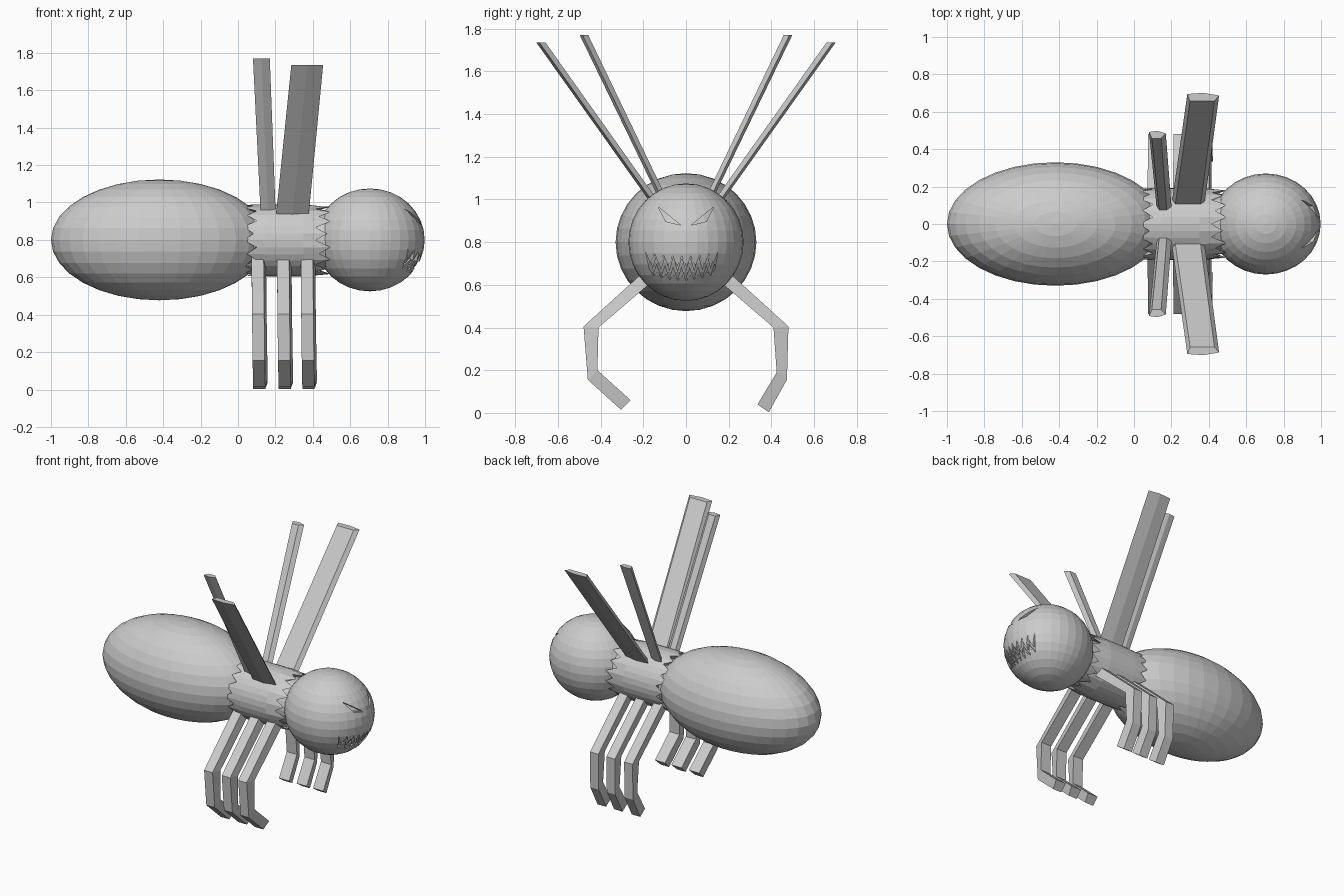
import bpy, bmesh, math
from mathutils import Vector

if "Cube" in bpy.data.objects:
    bpy.data.objects.remove(bpy.data.objects["Cube"])

grey = bpy.data.materials.new("plain grey")
grey.diffuse_color = (0.6, 0.6, 0.6, 1)
grey.use_nodes = True
grey.node_tree.nodes["Principled BSDF"].inputs["Base Color"].default_value = grey.diffuse_color


def make(name, bm):
    bmesh.ops.recalc_face_normals(bm, faces=bm.faces)
    me = bpy.data.meshes.new(name)
    bm.to_mesh(me)
    bm.free()
    me.materials.append(grey)
    ob = bpy.data.objects.new(name, me)
    bpy.context.collection.objects.link(ob)
    return ob


def loft(name, rings):
    """Skin a list of equal-length rings and cap both ends."""
    bm = bmesh.new()
    vs = [[bm.verts.new(p) for p in r] for r in rings]
    n = len(rings[0])
    for a, b in zip(vs, vs[1:]):
        for i in range(n):
            j = (i + 1) % n
            bm.faces.new((a[i], a[j], b[j], b[i]))
    bm.faces.new(vs[0])
    bm.faces.new(vs[-1])
    return make(name, bm)


def ellipsoid(name, centre, radii):
    bm = bmesh.new()
    bmesh.ops.create_uvsphere(bm, u_segments=32, v_segments=16, radius=1)
    bmesh.ops.scale(bm, vec=radii, verts=bm.verts)
    bmesh.ops.translate(bm, vec=centre, verts=bm.verts)
    return make(name, bm)


def prism(name, outline, x0, x1):
    """Extrude a (y, z) outline along x."""
    return loft(name, [[(x, y, z) for y, z in outline] for x in (x0, x1)])


# Abdomen and head
ellipsoid("abdomen", (-0.42, 0, 0.80), (0.58, 0.33, 0.323))
HC, HR = Vector((0.705, 0, 0.80)), Vector((0.293, 0.27, 0.275))
head = ellipsoid("head", HC, HR)
ellipsoid("face_lining", HC, HR * 0.92)

# Eye and mouth openings cut in the head
cutters = []
for s in (1, -1):
    eye = [(s * 0.13, 0.965), (s * 0.025, 0.88), (s * 0.095, 0.897)]
    cutters.append(prism("eye_cutter", eye, 0.8, 1.1))
N = 16
upper, lower = [], []
for i in range(N + 1):
    t = 2 * i / N - 1
    y = -0.02 + 0.17 * t
    upper.append((y, (0.755 if i % 2 == 0 else 0.705) - 0.02 * (1 - t * t)))
    lower.append((y * 0.9, (0.62 if i % 2 else 0.645) + 0.03 * t * t))
cutters.append(prism("mouth_cutter", upper + lower[::-1], 0.8, 1.1))
for c in cutters:
    m = head.modifiers.new("cut", 'BOOLEAN')
    m.operation, m.solver, m.object = 'DIFFERENCE', 'EXACT', c
dg = bpy.context.evaluated_depsgraph_get()
cut_mesh = bpy.data.meshes.new_from_object(head.evaluated_get(dg))
head.modifiers.clear()
head.data = cut_mesh
for c in cutters:
    bpy.data.objects.remove(c)


# Teeth: slim triangles just under the head surface
def on_head(y, z, k):
    ry, rz = y / (HR.y * k), (z - HC.z) / (HR.z * k)
    return Vector((HC.x + HR.x * k * math.sqrt(1 - ry * ry - rz * rz), y, z))


for i in range(8):
    t = (i + 0.5) / 4 - 1
    y = -0.02 + 0.155 * t
    for nm, z0, z1, dy in (("upper_tooth", 0.72, 0.66, 0),
                           ("lower_tooth", 0.63, 0.685, 0.018)):
        z0 += 0.025 * t * t
        z1 += 0.02 * t * t
        tri = [(y + dy - 0.018, z0), (y + dy + 0.018, z0), (y + dy, z1)]
        loft(nm, [[on_head(a, b, k) for a, b in tri] for k in (0.95, 0.98)])

# Thorax: round body with a ragged collar at both ends
SIDES = 32


def ring(x, r, zig=0):
    return [(x + (zig if i % 2 else -zig) * (1 if i % 3 else 0.5),
             r * math.cos(math.tau * i / SIDES),
             0.797 + r * math.sin(math.tau * i / SIDES)) for i in range(SIDES)]


loft("thorax", [ring(-0.02, 0.15), ring(0.10, 0.16), ring(0.065, 0.19, 0.035),
                ring(0.15, 0.193), ring(0.35, 0.193), ring(0.455, 0.183, 0.04),
                ring(0.39, 0.155), ring(0.52, 0.155)])

# Wings: thin tapered-section blades, mirrored across y
# each end: left x, right x, outer y, inner y, z
WINGS = {
    "front_wing": [(0.20, 0.375, 0.10, 0.065, 0.90),
                   (0.285, 0.455, 0.695, 0.658, 1.735)],
    "rear_wing": [(0.123, 0.203, 0.07, 0.04, 0.90),
                  (0.08, 0.17, 0.492, 0.458, 1.77)],
}
for name, ends in WINGS.items():
    for s in (1, -1):
        loft(name, [[(a, s * yo, z), ((a + b) / 2, s * (yo + 0.006), z),
                     (b, s * (yo - 0.008), z), (b - 0.025, s * yi, z),
                     (a + 0.015, s * yi, z)] for a, b, yo, yi, z in ends])

# Legs: bent bars, each step is outer (y, z) and inner (y, z)
PATHS = {
    1: [(0.10, 0.75, 0.06, 0.70), (0.48, 0.405, 0.41, 0.40),
        (0.473, 0.155, 0.425, 0.19), (0.388, 0.003, 0.335, 0.04)],
    -1: [(0.10, 0.75, 0.06, 0.70), (0.48, 0.405, 0.41, 0.40),
         (0.46, 0.155, 0.415, 0.20), (0.305, 0.015, 0.26, 0.06)],
}
for side, path in PATHS.items():
    for name, x in (("rear_leg", 0.072), ("middle_leg", 0.208), ("front_leg", 0.335)):
        rings = []
        for i, (yo, zo, yi, zi) in enumerate(path):
            a = x + 0.003 * i
            rings.append([(a, side * yo, zo), (a + 0.065, side * yo, zo),
                          (a + 0.078, side * yi, zi), (a, side * yi, zi)])
        loft(name, rings)
